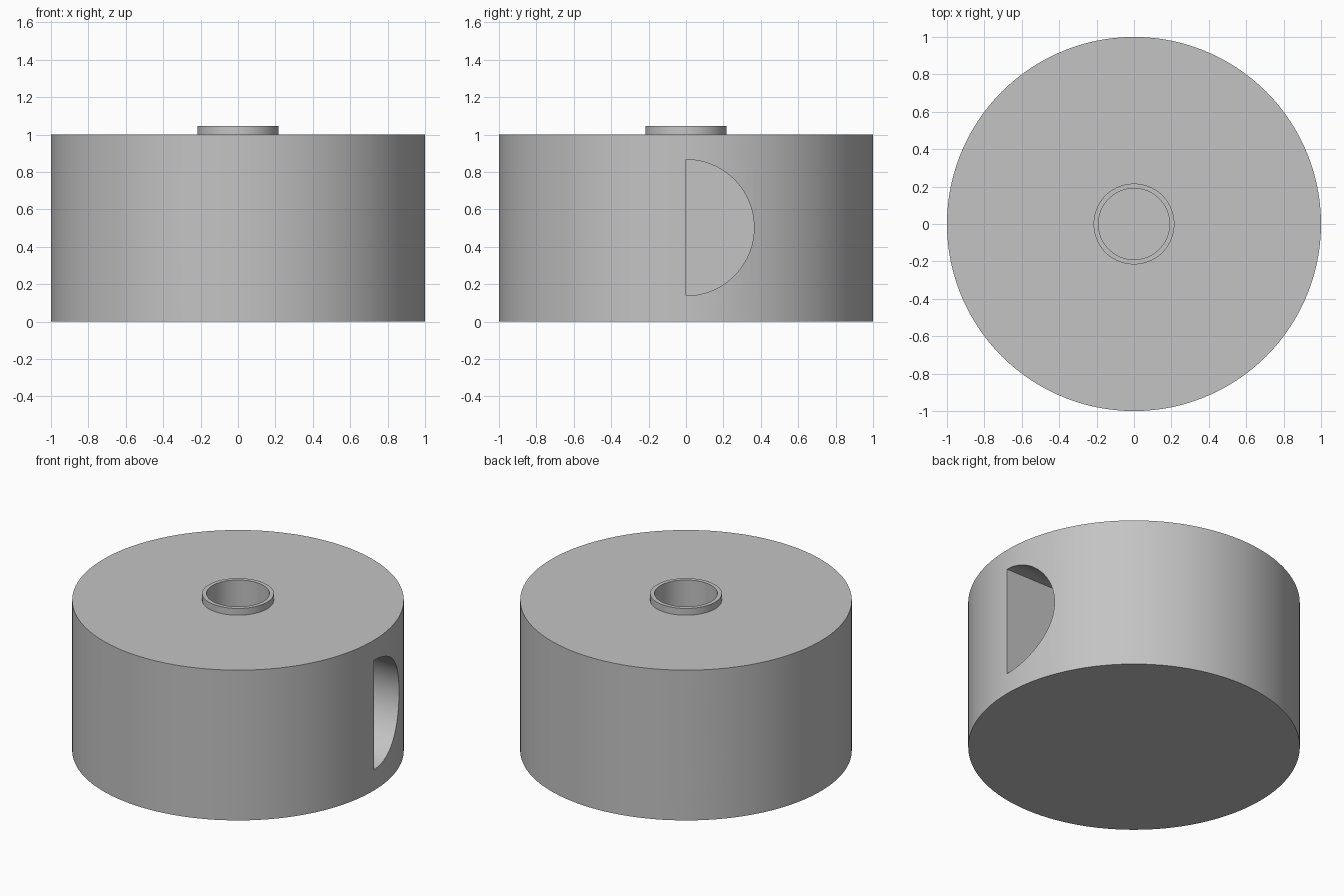
import bpy, bmesh, math
from mathutils import Matrix, Vector

cube = bpy.data.objects.get("Cube")
if cube:
    bpy.data.objects.remove(cube, do_unlink=True)

grey = bpy.data.materials.new("plain_grey")
grey.use_nodes = True
colour = (0.55, 0.55, 0.55, 1)
grey.diffuse_color = colour
grey.node_tree.nodes["Principled BSDF"].inputs["Base Color"].default_value = colour


def make_object(name, bm):
    bmesh.ops.recalc_face_normals(bm, faces=bm.faces)
    mesh = bpy.data.meshes.new(name)
    bm.to_mesh(mesh)
    bm.free()
    mesh.materials.append(grey)
    obj = bpy.data.objects.new(name, mesh)
    bpy.context.collection.objects.link(obj)
    return obj


def lathe(name, profile, sides):
    """Turn an (r, z) profile around z, closing both ends with a cap."""
    bm = bmesh.new()
    rings = []
    for r, z in profile:
        angles = [math.tau * i / sides for i in range(sides)]
        rings.append([bm.verts.new((r * math.cos(a), r * math.sin(a), z)) for a in angles])
    for low, high in zip(rings, rings[1:]):
        for i in range(sides):
            j = (i + 1) % sides
            bm.faces.new((low[i], low[j], high[j], high[i]))
    bm.faces.new(rings[0])
    bm.faces.new(rings[-1])
    return make_object(name, bm)


def pocket_cutter(angle, radius=0.364, centre=0.502, floor=0.36, steps=48):
    """Half-round prism pointing outwards, flat side on the radial plane."""
    bm = bmesh.new()
    arc = [math.pi * (i / steps - 0.5) for i in range(steps + 1)]
    face = bm.faces.new([bm.verts.new((floor, radius * math.cos(a), centre + radius * math.sin(a)))
                         for a in arc])
    out = bmesh.ops.extrude_face_region(bm, geom=[face])["geom"]
    bmesh.ops.translate(bm, vec=Vector((0.8, 0, 0)),
                        verts=[v for v in out if isinstance(v, bmesh.types.BMVert)])
    bm.transform(Matrix.Rotation(angle, 4, "Z"))
    cutter = make_object("pocket_cutter", bm)
    cutter.hide_render = True
    return cutter


# Drum with a raised collar and a blind bore in the top
drum = lathe("drum", [(1, 0), (1, 1), (0.216, 1), (0.216, 1.045),
                      (0.19, 1.045), (0.19, 0.5)], 120)
bpy.context.view_layer.objects.active = drum
drum.select_set(True)

# Three half-round pockets around the side
for k in range(3):
    cutter = pocket_cutter(k * math.tau / 3)
    cut = drum.modifiers.new("pocket", "BOOLEAN")
    cut.operation = "DIFFERENCE"
    cut.solver = "EXACT"
    cut.object = cutter
    bpy.ops.object.modifier_apply(modifier=cut.name)
    bpy.data.objects.remove(cutter, do_unlink=True)

bpy.ops.object.shade_smooth_by_angle(angle=math.radians(30))
